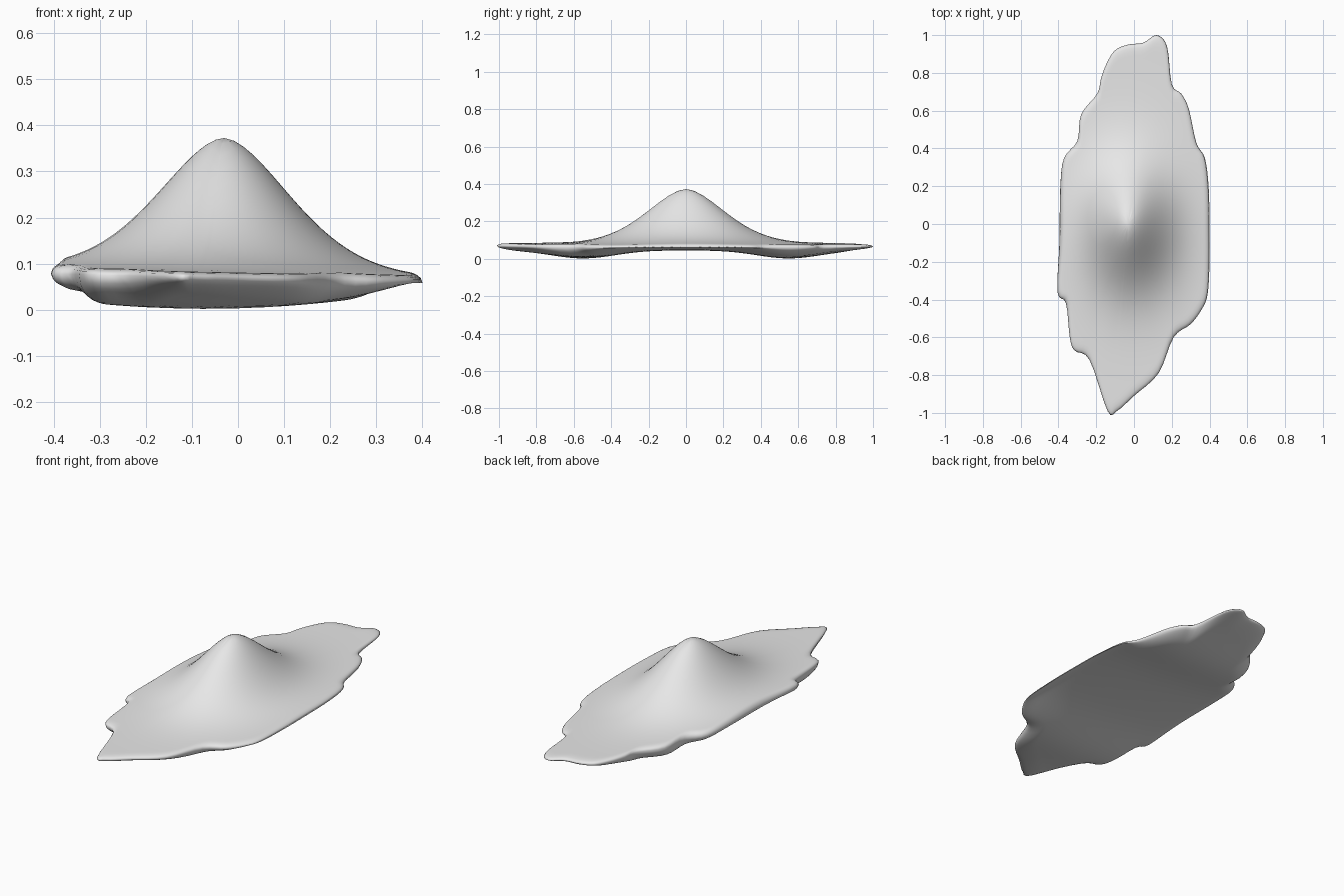
import bpy
import bmesh
import math
from mathutils import Vector

cube = bpy.data.objects.get("Cube")
if cube:
    bpy.data.objects.remove(cube, do_unlink=True)

# Ragged shoreline, counter-clockwise
OUTLINE = [
    (.4, 0), (.395, .2), (.375, .35), (.33, .43), (.29, .61), (.25, .69),
    (.2, .74), (.175, .94), (.12, 1), (.05, .96), (-.03, .95), (-.1, .92),
    (-.145, .85), (-.175, .77), (-.195, .69), (-.28, .58), (-.3, .44),
    (-.37, .35), (-.39, .2), (-.395, -.1), (-.405, -.36), (-.36, -.42),
    (-.34, -.6), (-.315, -.67), (-.235, -.72), (-.14, -.99), (-.09, -.99),
    (0, -.91), (.13, -.79), (.21, -.6), (.3, -.53), (.36, -.45),
    (.39, -.37), (.4, -.2)]
PEAK = Vector((-.03, 0))
STEPS = 4
RINGS = 28


def smooth_loop(points):
    """Closed Catmull-Rom curve through the points."""
    pts = [Vector(p) for p in points]
    count = len(pts)
    result = []
    for i in range(count):
        a, b, c, d = (pts[(i + k) % count] for k in (-1, 0, 1, 2))
        for s in range(STEPS):
            t = s / STEPS
            result.append(b + (c - a) * t / 2
                          + (2 * a - 5 * b + 4 * c - d) * t ** 2 / 2
                          + (3 * b - a - 3 * c + d) * t ** 3 / 2)
    return result


def rim_height(p):
    return .068 - .025 * p.x


def top_height(p):
    offset = p - PEAK
    d = math.hypot(offset.x / .137, offset.y / .2)
    return rim_height(p) + .012 + .292 * math.exp(-.5 * d ** 1.75)


def bottom_height(p):
    bulge = math.exp(-((abs(p.y) - .55) / .24) ** 2)
    return .045 - .043 * bulge + .2 * (p.x + .07) ** 2


def rounded(scale, width):
    """Quarter-round blend from the rim inwards."""
    u = min((1 - scale) / width, 1)
    return math.sqrt(1 - (1 - u) ** 2)


def add_ring(bm, scale, height, width):
    verts = []
    for edge in shore:
        p = PEAK + (edge - PEAK) * scale
        rim = rim_height(p)
        z = rim + (height(p) - rim) * rounded(scale, width)
        verts.append(bm.verts.new((p.x, p.y, z)))
    return verts


def bridge(bm, outer, inner):
    for i in range(len(outer)):
        j = (i + 1) % len(outer)
        bm.faces.new((outer[i], outer[j], inner[j], inner[i]))


def add_side(bm, rim, height, width):
    """Rings from the rim to the middle, closed by a fan."""
    previous = rim
    for k in range(1, RINGS):
        scale = 1 - (k / RINGS) ** 1.4
        ring = add_ring(bm, scale, height, width)
        bridge(bm, previous, ring)
        previous = ring
    centre = bm.verts.new((PEAK.x, PEAK.y, height(PEAK)))
    for i in range(len(previous)):
        bm.faces.new((previous[i], previous[(i + 1) % len(previous)], centre))


# Island body: peaked upper surface and shallow underside share one rim
shore = smooth_loop(OUTLINE)
bm = bmesh.new()
rim = add_ring(bm, 1, top_height, 1)
add_side(bm, rim, top_height, .06)
add_side(bm, rim, bottom_height, .16)
bmesh.ops.recalc_face_normals(bm, faces=bm.faces)
for face in bm.faces:
    face.smooth = True
mesh = bpy.data.meshes.new("peaked_island")
bm.to_mesh(mesh)
bm.free()

island = bpy.data.objects.new("peaked_island", mesh)
bpy.context.scene.collection.objects.link(island)

# Plain pale grey surface
grey = bpy.data.materials.new("pale_grey")
grey.use_nodes = True
colour = (.8, .8, .8, 1)
grey.diffuse_color = colour
grey.node_tree.nodes["Principled BSDF"].inputs["Base Color"].default_value = colour
mesh.materials.append(grey)
